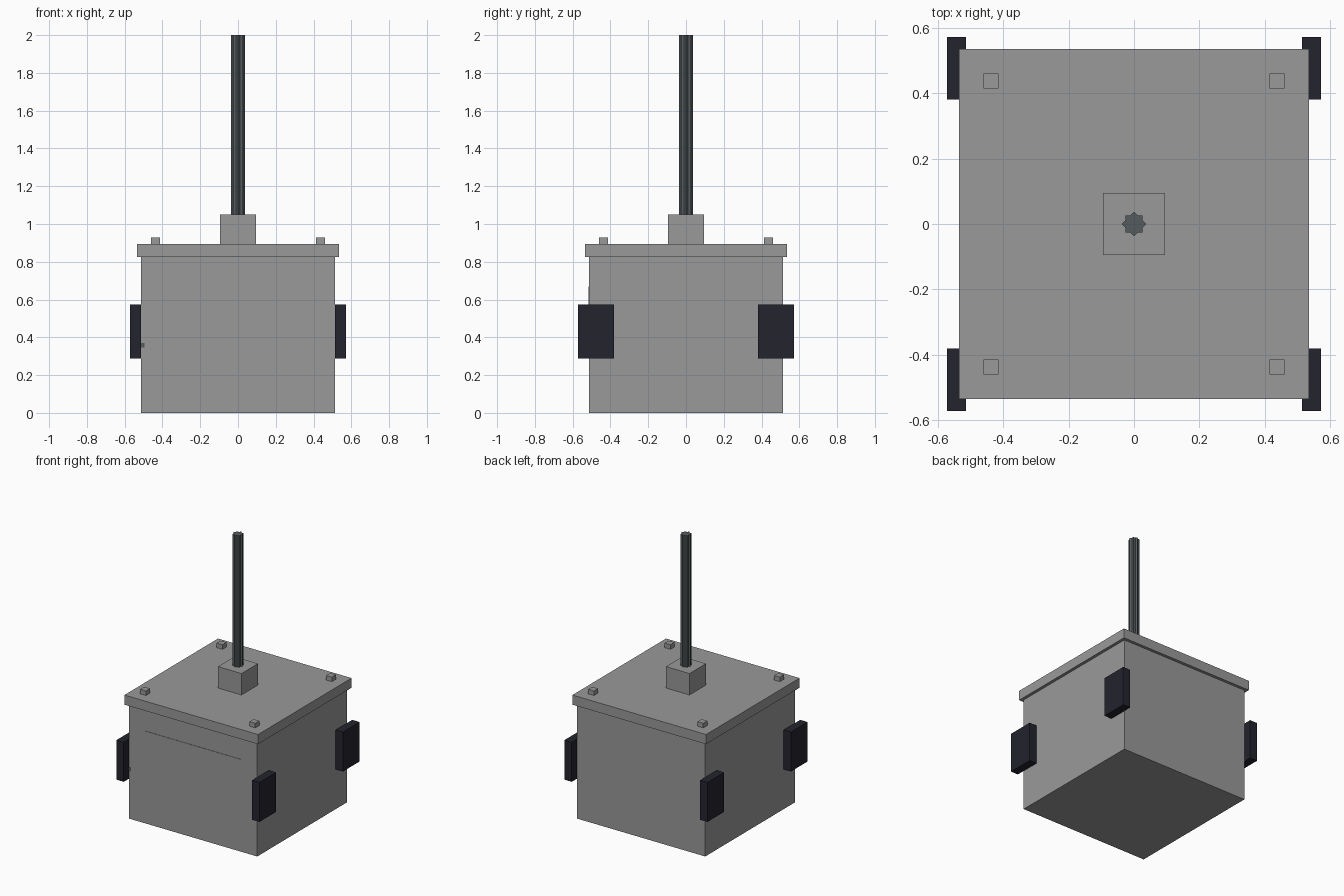
import bpy, math

if "Cube" in bpy.data.objects:
    bpy.data.objects.remove(bpy.data.objects["Cube"])


def material(name, rgb):
    m = bpy.data.materials.new(name)
    m.diffuse_color = (*rgb, 1)
    m.use_nodes = True
    m.node_tree.nodes["Principled BSDF"].inputs["Base Color"].default_value = m.diffuse_color
    return m


GREY = material("mid grey", (0.32, 0.32, 0.32))
NAVY = material("dark navy", (0.017, 0.017, 0.027))
STEEL = material("dark steel", (0.09, 0.105, 0.11))


def mesh_object(name, verts, faces, mat):
    mesh = bpy.data.meshes.new(name)
    mesh.from_pydata(verts, [], faces)
    mesh.materials.append(mat)
    obj = bpy.data.objects.new(name, mesh)
    bpy.context.collection.objects.link(obj)
    return obj


def prism(name, outline, z0, z1, mat):
    """Extrude a counter-clockwise outline from z0 to z1."""
    n = len(outline)
    verts = [(x, y, z) for z in (z0, z1) for x, y in outline]
    faces = [tuple(reversed(range(n))), tuple(range(n, 2 * n))]
    faces += [(i, (i + 1) % n, n + (i + 1) % n, n + i) for i in range(n)]
    return mesh_object(name, verts, faces, mat)


def box(name, x0, x1, y0, y1, z0, z1, mat):
    return prism(name, [(x0, y0), (x1, y0), (x1, y1), (x0, y1)], z0, z1, mat)


# Housing, lid and central socket
box("housing", -0.513, 0.513, -0.513, 0.513, 0, 0.825, GREY)
box("lid", -0.534, 0.534, -0.534, 0.534, 0.825, 0.895, GREY)
box("socket", -0.094, 0.094, -0.094, 0.094, 0.895, 1.05, GREY)

# Front plate and small stud at the housing's edge
box("front_plate", -0.38, 0.38, -0.516, -0.513, 0.388, 0.668, GREY)
box("edge_stud", -0.513, -0.495, -0.516, -0.513, 0.347, 0.37, STEEL)

# Fluted rod with an eight-pointed star section
star = []
for i in range(16):
    r = 0.037 if i % 2 == 0 else 0.0283
    a = i * math.pi / 8
    star.append((r * math.cos(a), r * math.sin(a)))
prism("rod", star, 1.05, 2.0, STEEL)

# Lid bolts and side pads, one at each corner
for sx in (-1, 1):
    for sy in (-1, 1):
        bx, by = 0.437 * sx, 0.437 * sy
        box("lid_bolt", bx - 0.023, bx + 0.023, by - 0.023, by + 0.023, 0.895, 0.928, GREY)
        px, py = 0.5425 * sx, 0.4765 * sy
        box("side_pad", px - 0.0295, px + 0.0295, py - 0.0955, py + 0.0955, 0.288, 0.573, NAVY)
